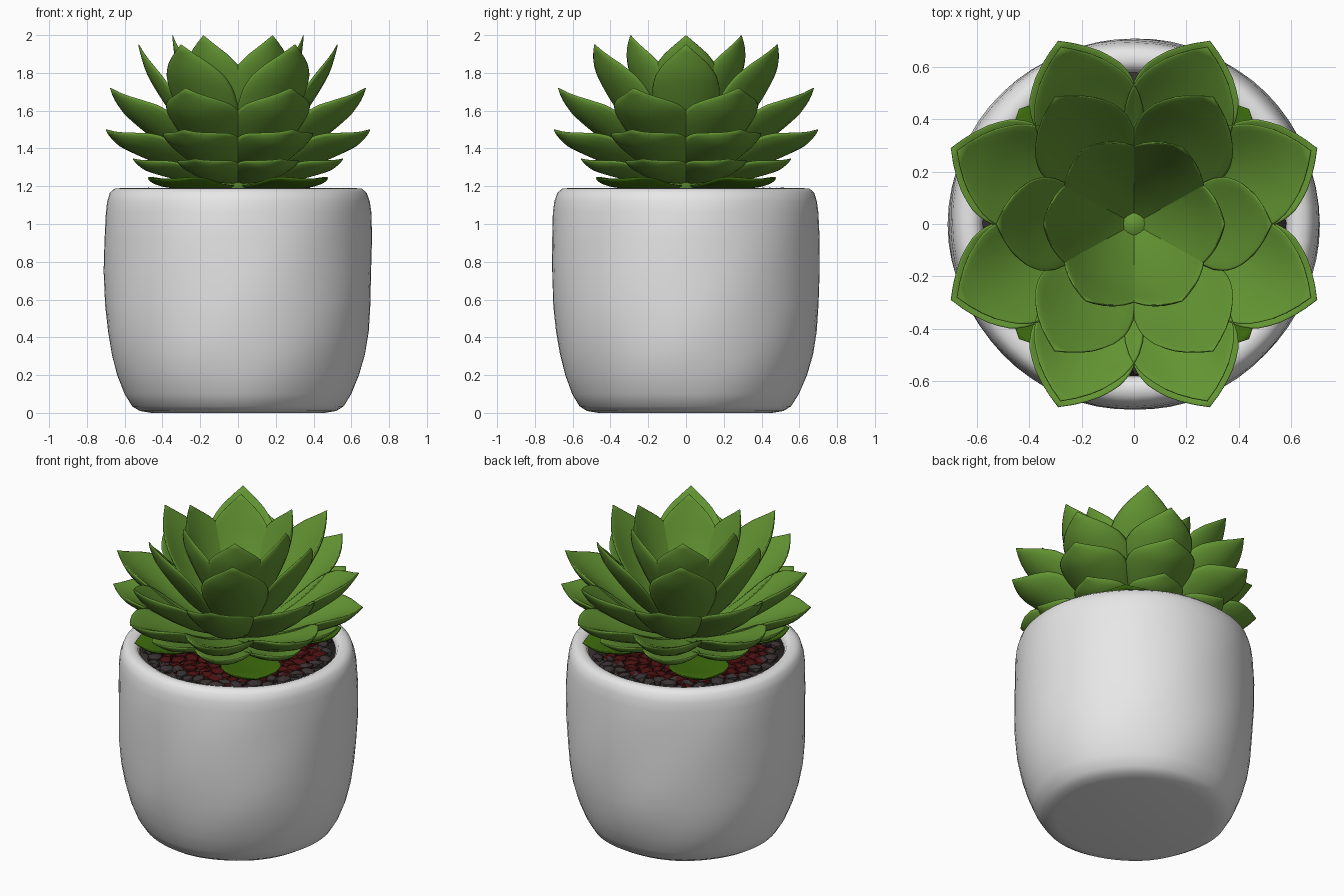
import bpy, bmesh, math, random
from mathutils import Vector, Matrix

if "Cube" in bpy.data.objects:
    bpy.data.objects.remove(bpy.data.objects["Cube"])

random.seed(4)


def material(name, rgb):
    m = bpy.data.materials.new(name)
    m.diffuse_color = (*rgb, 1)
    m.use_nodes = True
    m.node_tree.nodes["Principled BSDF"].inputs["Base Color"].default_value = m.diffuse_color
    return m


WHITE = material("pot white", (0.80, 0.80, 0.80))
GREEN = material("leaf green", (0.125, 0.30, 0.032))
DEEP = material("low leaf green", (0.05, 0.16, 0.004))
GREY = material("pebble grey", (0.04, 0.03, 0.03))
RED = material("pebble red", (0.065, 0.005, 0.005))


def finish(bm, name, mats, smooth=True):
    bmesh.ops.recalc_face_normals(bm, faces=bm.faces[:])
    for f in bm.faces:
        f.smooth = smooth
    me = bpy.data.meshes.new(name)
    bm.to_mesh(me)
    bm.free()
    for m in mats:
        me.materials.append(m)
    ob = bpy.data.objects.new(name, me)
    bpy.context.collection.objects.link(ob)
    return ob


def lathe(name, profile, mat, steps=64, wobble=0.0):
    bm = bmesh.new()
    rings = []
    for r, z in profile:
        ring = []
        for i in range(steps):
            a = 2 * math.pi * i / steps
            d = r + wobble * (math.sin(3 * a + 7 * z) + math.sin(7 * a - 11 * z))
            ring.append(bm.verts.new((d * math.cos(a), d * math.sin(a), z)))
        rings.append(ring)
    for p, q in zip(rings, rings[1:]):
        for i in range(steps):
            j = (i + 1) % steps
            bm.faces.new((p[i], p[j], q[j], q[i]))
    bm.faces.new(rings[0])
    bm.faces.new(rings[-1])
    return finish(bm, name, [mat])


# pot with rounded foot and thick soft rim
lathe("pot", [(0.46, 0.0), (0.52, 0.01), (0.56, 0.035), (0.60, 0.10), (0.64, 0.20),
              (0.67, 0.31), (0.69, 0.43), (0.702, 0.57), (0.708, 0.75), (0.708, 0.92),
              (0.703, 1.06), (0.695, 1.12), (0.68, 1.165), (0.655, 1.187), (0.62, 1.19),
              (0.595, 1.18), (0.58, 1.15), (0.575, 1.08)], WHITE, wobble=0.002)

# soil bed and the stem under the rosette
lathe("soil", [(0.58, 1.09), (0.58, 1.145), (0.3, 1.155)], GREY)
lathe("stem", [(0.12, 1.12), (0.12, 1.28), (0.08, 1.36), (0.03, 1.40)], GREEN, 24)

# flat pebbles: red in the middle, grey around the rim
bm = bmesh.new()
n = 190
for k in range(n):
    r = 0.55 * math.sqrt((k + 0.5) / n)
    a = k * 2.39996
    before = set(bm.faces)
    s = random.uniform(0.042, 0.054)
    mtx = (Matrix.Translation((r * math.cos(a), r * math.sin(a), random.uniform(1.145, 1.165)))
           @ Matrix.Rotation(random.uniform(0, 6.28), 4, 'Z')
           @ Matrix.Rotation(random.uniform(-0.25, 0.25), 4, 'X')
           @ Matrix.Diagonal((s * 1.15, s * 0.85, s * 0.6, 1)))
    bmesh.ops.create_icosphere(bm, subdivisions=1, radius=1, matrix=mtx)
    for f in set(bm.faces) - before:
        f.material_index = 1 if r < 0.48 + random.uniform(-0.03, 0.03) else 0
finish(bm, "pebbles", [GREY, RED], smooth=False)

# leaf outline: (position along leaf, share of half width)
OUTLINE = [(0, 0.35), (0.2, 0.56), (0.4, 0.82), (0.55, 0.97), (0.66, 1.0), (0.76, 0.92),
           (0.85, 0.70), (0.93, 0.37), (0.98, 0.11), (1, 0.0)]


def outline(t):
    for (t0, w0), (t1, w1) in zip(OUTLINE, OUTLINE[1:]):
        if t <= t1:
            return w0 + (w1 - w0) * (t - t0) / (t1 - t0)
    return 0


def add_leaf(bm, angle, base, ctrl, tip, half, thick, cup):
    b, c, e = Vector(base), Vector(ctrl), Vector(tip)
    rot = Matrix.Rotation(angle, 3, 'Z')
    steps, sides, prev = 22, 20, None
    for i in range(steps + 1):
        t = i / steps
        p = b * (1 - t) ** 2 + c * 2 * t * (1 - t) + e * t * t
        d = ((c - b) * (1 - t) + (e - c) * t).normalized()
        nx, nz = -d.y, d.x
        w = max(outline(t) * half, 0.002)
        th = thick * min(1, 0.1 + w / half * 1.1)
        ring = []
        for j in range(sides):
            phi = 2 * math.pi * j / sides
            s, o = math.cos(phi), math.sin(phi)
            # concave upper side, fuller underside
            lift = cup * (w / half) ** 2 * s * s + th * o * (0.35 if o > 0 else 1.0)
            ring.append(bm.verts.new(rot @ Vector((p.x + nx * lift, w * s, p.y + nz * lift))))
        if prev:
            for j in range(sides):
                k = (j + 1) % sides
                bm.faces.new((prev[j], prev[k], ring[k], ring[j]))
        else:
            bm.faces.new(ring)
        prev = ring
    bm.faces.new(prev)


def leaf_ring(name, angles, base, ctrl, tip, half, thick, cup, mat):
    bm = bmesh.new()
    for a in angles:
        add_leaf(bm, math.radians(a), base, ctrl, tip, half, thick, cup)
    return finish(bm, name, [mat])


EIGHT = [22.5 + 45 * k for k in range(8)]
FOUR = [45 + 90 * k for k in range(4)]
CORNERS = [58, 122, 238, 302]
SIDES = [0, 180]

# rosette, from the soil up to the heart: spine points are (radius, height)
leaf_ring("ground_leaves", FOUR, (0.08, 1.20), (0.40, 1.20), (0.62, 1.24), 0.18, 0.03, 0.03, DEEP)
leaf_ring("low_leaves", EIGHT, (0.08, 1.23), (0.35, 1.25), (0.60, 1.345), 0.17, 0.035, 0.04, GREEN)
leaf_ring("outer_leaves", EIGHT, (0.08, 1.26), (0.46, 1.33), (0.755, 1.50), 0.21, 0.04, 0.075, GREEN)
leaf_ring("middle_leaves", EIGHT, (0.06, 1.28), (0.42, 1.41), (0.73, 1.72), 0.21, 0.04, 0.075, GREEN)
leaf_ring("inner_corner_leaves", CORNERS, (0.05, 1.30), (0.34, 1.53), (0.57, 1.95), 0.20, 0.035, 0.05, GREEN)
leaf_ring("inner_side_leaves", SIDES, (0.05, 1.30), (0.33, 1.54), (0.525, 1.95), 0.18, 0.035, 0.04, GREEN)
leaf_ring("heart_leaves", CORNERS + SIDES, (0.02, 1.36), (0.23, 1.60), (0.345, 1.998), 0.18, 0.03, 0.05, GREEN)
